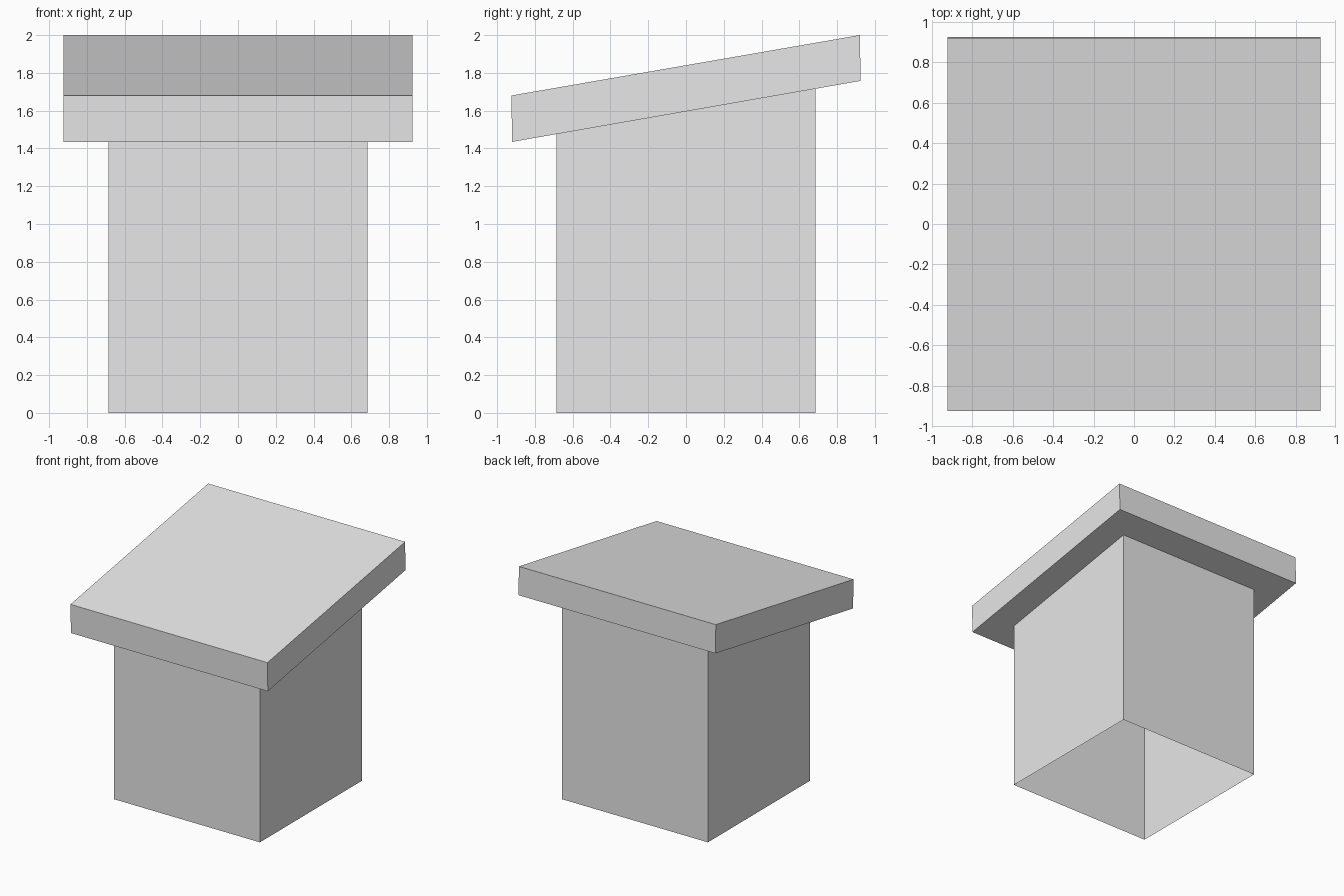
import bpy
import bmesh

cube = bpy.data.objects.get("Cube")
if cube:
    bpy.data.objects.remove(cube, do_unlink=True)

# One plain grey for the whole model
grey = bpy.data.materials.new("light_grey")
grey.use_nodes = True
colour = (0.8, 0.8, 0.8, 1.0)
grey.diffuse_color = colour
grey.node_tree.nodes["Principled BSDF"].inputs["Base Color"].default_value = colour


def extrude_profile(name, profile, half_width, open_bottom=False):
    """Sweep a side profile of (y, z) points along x."""
    bm = bmesh.new()
    side = bm.faces.new([bm.verts.new((-half_width, y, z)) for y, z in profile])
    swept = bmesh.ops.extrude_face_region(bm, geom=[side], use_keep_orig=True)
    new_verts = [g for g in swept["geom"] if isinstance(g, bmesh.types.BMVert)]
    bmesh.ops.translate(bm, verts=new_verts, vec=(2 * half_width, 0, 0))
    bmesh.ops.recalc_face_normals(bm, faces=bm.faces)
    if open_bottom:
        floor = [f for f in bm.faces if all(v.co.z < 0.01 for v in f.verts)]
        bmesh.ops.delete(bm, geom=floor, context='FACES')
    mesh = bpy.data.meshes.new(name)
    bm.to_mesh(mesh)
    bm.free()
    mesh.materials.append(grey)
    obj = bpy.data.objects.new(name, mesh)
    bpy.context.collection.objects.link(obj)
    return obj


# Hollow square body, open underneath, top cut to the roof slope
extrude_profile("body_walls",
                [(-0.685, 0), (0.685, 0), (0.685, 1.717), (-0.685, 1.477)],
                0.685, open_bottom=True)

# Sloping slab roof, low at the front
extrude_profile("roof_slab",
                [(-0.92, 1.435), (0.925, 1.758), (0.92, 2.0), (-0.925, 1.68)],
                0.924)
